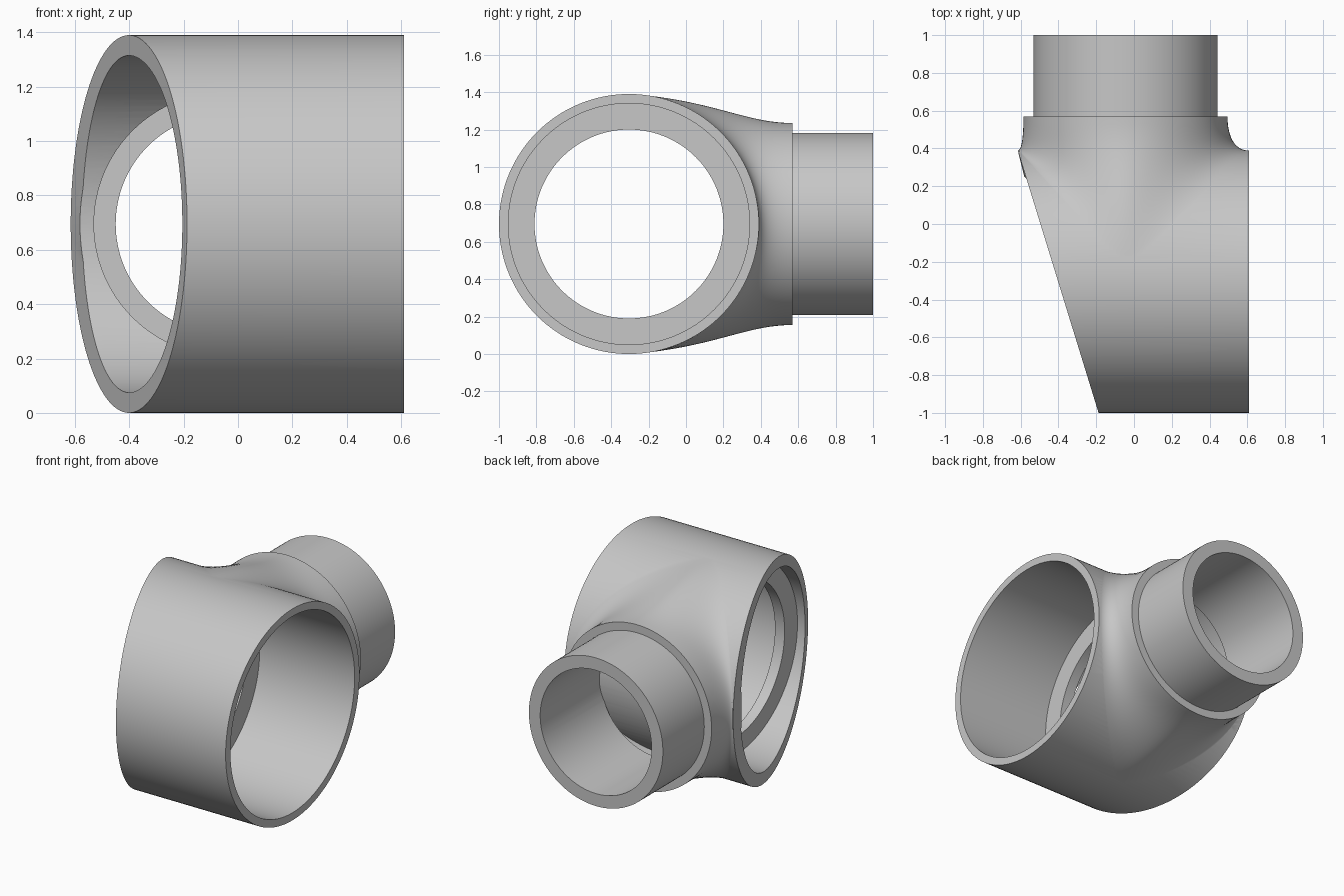
import bpy
import bmesh
from math import sin, cos, pi, sqrt, radians
from mathutils import Vector, Matrix

if "Cube" in bpy.data.objects:
    bpy.data.objects.remove(bpy.data.objects["Cube"], do_unlink=True)

SEGS = 128
MAIN_Y, MAIN_Z, MAIN_R = -0.305, 0.695, 0.695   # big barrel, axis along x
BRANCH_X = -0.045                               # side outlet, axis along y
RING_LEFT, RING_RIGHT = -0.15, -0.08            # inner stop ring


def make_object(name, bm):
    bmesh.ops.recalc_face_normals(bm, faces=bm.faces)
    mesh = bpy.data.meshes.new(name)
    bm.to_mesh(mesh)
    bm.free()
    obj = bpy.data.objects.new(name, mesh)
    bpy.context.collection.objects.link(obj)
    return obj


def cylinder(name, axis, radius, start, end):
    """Solid cylinder along the barrel (x) or the outlet (y)."""
    bm = bmesh.new()
    bmesh.ops.create_cone(bm, cap_ends=True, segments=SEGS, radius1=radius,
                          radius2=radius, depth=end - start)
    mid = (start + end) / 2
    if axis == "x":
        place = Matrix.Translation((mid, MAIN_Y, MAIN_Z)) @ Matrix.Rotation(pi / 2, 4, "Y")
    else:
        place = Matrix.Translation((BRANCH_X, mid, MAIN_Z)) @ Matrix.Rotation(pi / 2, 4, "X")
    bmesh.ops.transform(bm, matrix=place, verts=bm.verts)
    return make_object(name, bm)


def combine(target, tool, operation):
    tool.hide_render = True
    mod = target.modifiers.new(operation.lower(), "BOOLEAN")
    mod.operation = operation
    mod.solver = "EXACT"
    mod.object = tool
    bpy.context.view_layer.objects.active = target
    bpy.ops.object.modifier_apply(modifier=mod.name)
    bpy.data.objects.remove(tool, do_unlink=True)


def blend_column(angle):
    """Points from inside the barrel, along the fillet, up to the collar rim."""
    c, s = cos(angle), sin(angle)
    reach = 0.652 if c > 0 else 0.57
    h = 0.69 * s
    r = MAIN_R - 0.001
    foot = Vector((BRANCH_X + reach * c, MAIN_Y + sqrt(r * r - h * h), MAIN_Z + h))
    rim = Vector((BRANCH_X + 0.54 * c, 0.57, MAIN_Z + 0.54 * s))
    normal = Vector((0, foot.y - MAIN_Y, h)).normalized()
    gap = rim - foot
    p1 = foot + (gap - normal * gap.dot(normal)) * (0.5 + 0.1 * c * c)
    p2 = rim - Vector((0, gap.y * (0.3 + 0.35 * c * c), 0))
    points = [Vector((BRANCH_X + 0.4 * c, MAIN_Y, MAIN_Z + 0.4 * s))]
    steps = 16
    for i in range(steps + 1):
        t = i / steps
        u = 1 - t
        points.append(foot * u**3 + p1 * 3 * u * u * t + p2 * 3 * u * t * t + rim * t**3)
    return points


# Barrel with one slanted end
fitting = cylinder("pipe_fitting", "x", MAIN_R, -0.5, 0.61)
for v in fitting.data.vertices:
    if v.co.x < 0:
        v.co.x = -0.4 - 0.308 * (v.co.y + 0.31)

# Collar flowing out of the barrel
bm = bmesh.new()
columns = [[bm.verts.new(p) for p in blend_column(2 * pi * i / SEGS)] for i in range(SEGS)]
for i, col in enumerate(columns):
    nxt = columns[(i + 1) % SEGS]
    for j in range(len(col) - 1):
        bm.faces.new((col[j], nxt[j], nxt[j + 1], col[j + 1]))
bm.faces.new([col[0] for col in columns])
bm.faces.new([col[-1] for col in columns])
combine(fitting, make_object("collar", bm), "UNION")

# Outlet pipe
combine(fitting, cylinder("outlet_pipe", "y", 0.487, 0.0, 1.0), "UNION")

# Barrel bores on both sides of the stop ring; the slanted mouth narrows at the back
left_bore = cylinder("left_bore", "x", 0.62, -0.75, RING_LEFT)
for v in left_bore.data.vertices:
    if v.co.y > MAIN_Y:
        narrowing = 0.86 if v.co.x < -0.5 else 1.0
    else:
        narrowing = 1.03
    v.co.y = MAIN_Y + (v.co.y - MAIN_Y) * narrowing
combine(fitting, left_bore, "DIFFERENCE")
combine(fitting, cylinder("right_bore", "x", 0.645, RING_RIGHT, 1.0), "DIFFERENCE")
combine(fitting, cylinder("ring_hole", "x", 0.505, -0.6, 0.5), "DIFFERENCE")

# Stepped outlet bore, opening only into the slanted chamber
outlet = cylinder("outlet_bore", "y", 0.405, -0.1, 1.2)
combine(outlet, cylinder("outlet_pocket", "y", 0.485, -0.15, 0.37), "UNION")
combine(outlet, cylinder("chamber_wall", "x", 0.69, RING_LEFT - 0.003, 1.3), "DIFFERENCE")
combine(fitting, outlet, "DIFFERENCE")

# Plain grey finish
grey = bpy.data.materials.new("plain_grey")
grey.use_nodes = True
colour = (0.57, 0.57, 0.57, 1)
grey.diffuse_color = colour
grey.node_tree.nodes["Principled BSDF"].inputs["Base Color"].default_value = colour
fitting.data.materials.clear()
fitting.data.materials.append(grey)

bpy.ops.object.select_all(action="DESELECT")
fitting.select_set(True)
bpy.context.view_layer.objects.active = fitting
bpy.ops.object.shade_smooth_by_angle(angle=radians(30))
